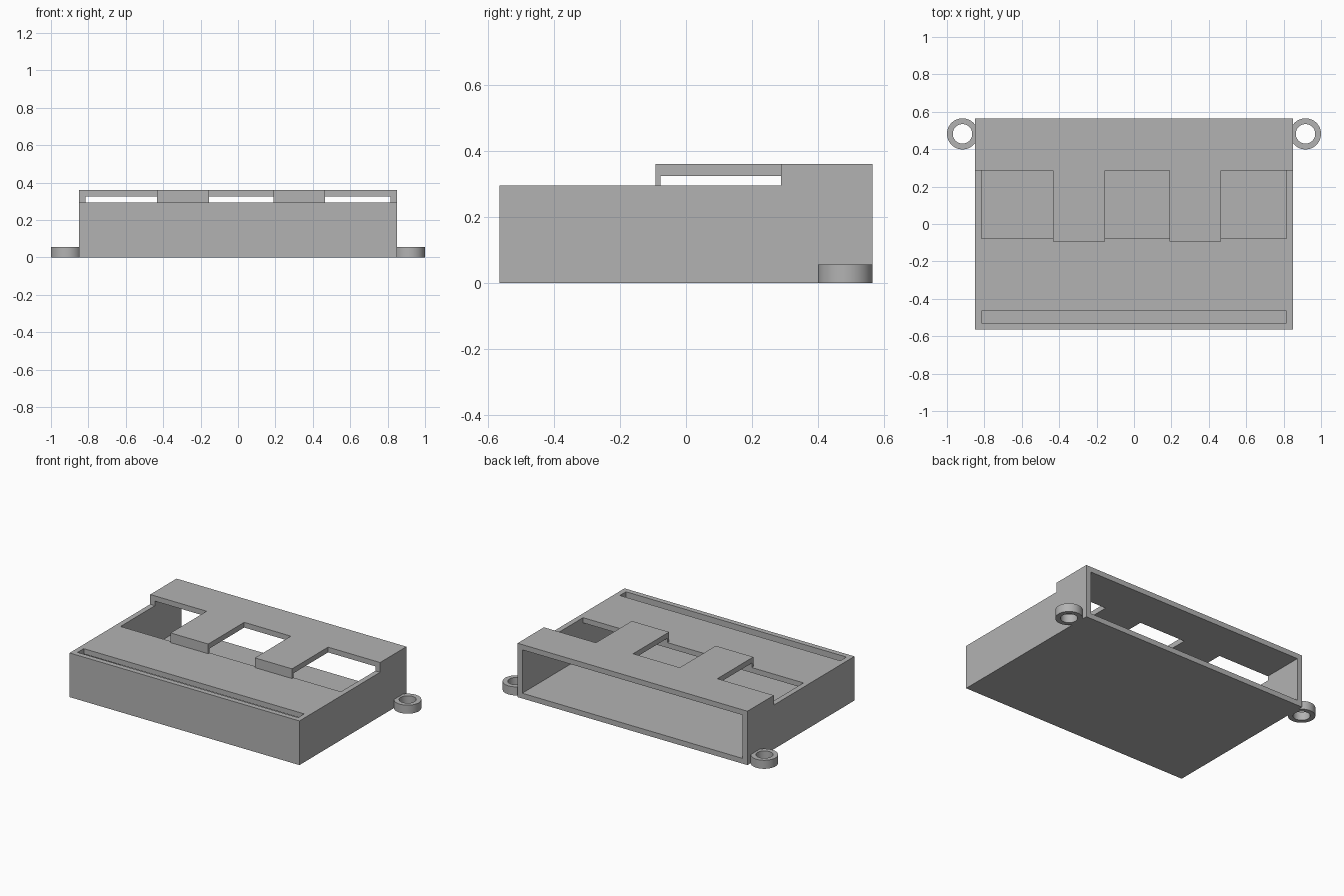
import bpy, bmesh, math

cube = bpy.data.objects.get("Cube")
if cube:
    bpy.data.objects.remove(cube, do_unlink=True)

grey = bpy.data.materials.new("plain grey")
grey.use_nodes = True
colour = (0.45, 0.45, 0.45, 1)
grey.diffuse_color = colour
grey.node_tree.nodes["Principled BSDF"].inputs["Base Color"].default_value = colour

W, D, WALL = 0.85, 0.565, 0.035      # half width, half depth, wall thickness
DECK, TOP = 0.295, 0.36              # low deck and raised roof heights
STEP, GAP_BACK = -0.093, 0.287       # front of the raised part, back of the gaps
INNER = W - WALL


def make_object(name, bm):
    bmesh.ops.recalc_face_normals(bm, faces=bm.faces)
    mesh = bpy.data.meshes.new(name)
    bm.to_mesh(mesh)
    bm.free()
    mesh.materials.append(grey)
    obj = bpy.data.objects.new(name, mesh)
    bpy.context.collection.objects.link(obj)
    return obj


def extrude_side(name, profile, x0, x1):
    """Extrude a (y, z) side profile from x0 to x1."""
    bm = bmesh.new()
    face = bm.faces.new([bm.verts.new((x0, y, z)) for y, z in profile])
    out = bmesh.ops.extrude_face_region(bm, geom=[face])
    verts = [v for v in out["geom"] if isinstance(v, bmesh.types.BMVert)]
    bmesh.ops.translate(bm, verts=verts, vec=(x1 - x0, 0, 0))
    return make_object(name, bm)


def stepped(front, back, low, deck, step, top):
    return [(front, low), (back, low), (back, top), (step, top), (step, deck), (front, deck)]


def rect(y0, y1, z0, z1):
    return [(y0, z0), (y1, z0), (y1, z1), (y0, z1)]


# Tray body with a stepped roof
body = extrude_side("tray_body", stepped(-D, D, 0, DECK, STEP, TOP), -W, W)

# Cavity open at the back, front slot, and gaps between the roof fingers
cutters = [
    extrude_side("cavity_cutter", stepped(WALL - D, 1, WALL, DECK - WALL, -0.077, TOP - WALL),
                 -INNER, INNER),
    extrude_side("slot_cutter", rect(WALL - D, -0.465, 0.1, 0.5), -INNER, INNER),
]
for x0, x1 in ((-1, -0.433), (-0.155, 0.19), (0.465, 1)):
    cutters.append(extrude_side("gap_cutter", rect(-0.2, GAP_BACK, DECK, 0.5), x0, x1))

for cutter in cutters:
    cutter.hide_render = True
    cutter.hide_viewport = True
    cutter.display_type = 'WIRE'
    mod = body.modifiers.new(cutter.name, 'BOOLEAN')
    mod.operation = 'DIFFERENCE'
    mod.solver = 'EXACT'
    mod.object = cutter

# Apply the cuts and remove the helpers
bpy.context.view_layer.objects.active = body
for mod in list(body.modifiers):
    bpy.ops.object.modifier_apply(modifier=mod.name)
for cutter in cutters:
    bpy.data.objects.remove(cutter, do_unlink=True)


# Mounting rings at the back corners
def ring(name, x, y, outer, inner, height, sides=48):
    bm = bmesh.new()
    loops = []
    for r, z in ((outer, 0), (outer, height), (inner, height), (inner, 0)):
        loops.append([bm.verts.new((x + r * math.cos(a), y + r * math.sin(a), z))
                      for a in (math.tau * i / sides for i in range(sides))])
    for k in range(4):
        a, b = loops[k], loops[(k + 1) % 4]
        for i in range(sides):
            j = (i + 1) % sides
            bm.faces.new((a[i], a[j], b[j], b[i]))
    obj = make_object(name, bm)
    bpy.ops.object.select_all(action='DESELECT')
    obj.select_set(True)
    bpy.context.view_layer.objects.active = obj
    bpy.ops.object.shade_smooth_by_angle(angle=math.radians(30))


for side, sign in (("left", 1), ("right", -1)):
    ring(side + "_mounting_ring", sign * 0.917, 0.482, 0.083, 0.052, 0.057)
